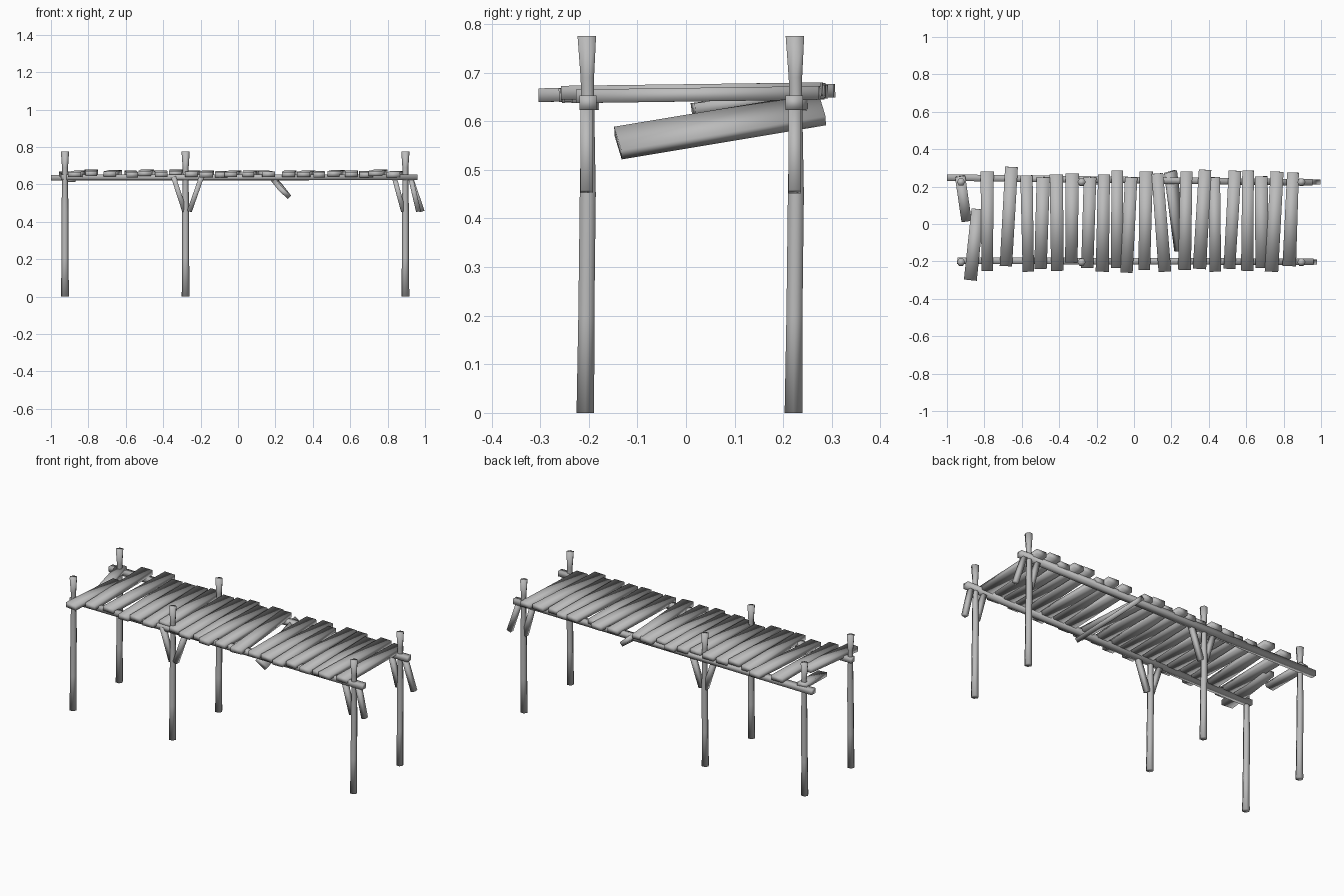
import bpy
import bmesh
import math
import random
from mathutils import Vector

random.seed(4)

cube = bpy.data.objects.get("Cube")
if cube:
    bpy.data.objects.remove(cube)

wood = bpy.data.materials.new("weathered grey wood")
wood.use_nodes = True
grey = (0.5, 0.5, 0.5, 1)
wood.diffuse_color = grey
wood.node_tree.nodes["Principled BSDF"].inputs["Base Color"].default_value = grey


def finish(name, bm):
    """Turn a bmesh into a smooth shaded wooden object."""
    bmesh.ops.recalc_face_normals(bm, faces=bm.faces)
    for face in bm.faces:
        face.smooth = True
    mesh = bpy.data.meshes.new(name)
    bm.to_mesh(mesh)
    bm.free()
    mesh.materials.append(wood)
    obj = bpy.data.objects.new(name, mesh)
    bpy.context.collection.objects.link(obj)
    return obj


def skin(bm, rings):
    """Bridge consecutive vertex rings and cap both ends."""
    count = len(rings[0])
    for low, high in zip(rings, rings[1:]):
        for i in range(count):
            j = (i + 1) % count
            bm.faces.new((low[i], low[j], high[j], high[i]))
    bm.faces.new(rings[0])
    bm.faces.new(rings[-1])


def bar(name, start, end, width, thick, roll=0, uneven=0):
    """Rectangular timber between two points, optionally rolled on its length."""
    start, end = Vector(start), Vector(end)
    along = (end - start).normalized()
    flat = along.cross(Vector((0, 0, 1))).normalized()
    normal = flat.cross(along)
    side = flat * math.cos(roll) + normal * math.sin(roll)
    up = side.cross(along)
    bm = bmesh.new()
    rings = []
    for point in (start, end):
        half = side * width * (1 + random.uniform(-uneven, uneven)) / 2
        rise = up * thick / 2
        corners = (half + rise, half - rise, -half - rise, -half + rise)
        rings.append([bm.verts.new(point + c) for c in corners])
    skin(bm, rings)
    return finish(name, bm)


def post(name, x, y):
    """Six-sided pole, pinched at the deck and flared at the head."""
    profile = ((0, 0.021, -0.003), (0.2, 0.019, -0.001), (0.45, 0.019, 0.002),
               (0.64, 0.015, 0.002), (0.69, 0.016, 0.001), (0.775, 0.022, 0))
    bm = bmesh.new()
    rings = []
    for z, radius, lean in profile:
        ring = []
        for i in range(6):
            angle = math.tau * i / 6
            ring.append(bm.verts.new((x + radius * math.cos(angle),
                                      y + lean + radius * math.sin(angle), z)))
        rings.append(ring)
    skin(bm, rings)
    return finish(name, bm)


# Posts and their diagonal braces, in two rows
FRONT, BACK = -0.204, 0.224
for row, y, reach in (("front", FRONT, 0.965), ("back", BACK, 0.985)):
    for place, x in (("left", -0.925), ("middle", -0.28), ("right", 0.895)):
        post(f"{row}_{place}_post", x, y)
    braces = (("middle_inner", -0.345, -0.285), ("middle_outer", -0.195, -0.26),
              ("end_inner", 0.835, 0.885), ("end_outer", 0.922, reach))
    for label, top, foot in braces:
        bar(f"{row}_{label}_brace", (top, y, 0.64), (foot, y, 0.455), 0.026, 0.026)

# Long beams carrying the deck
bar("front_beam", (-0.945, -0.196, 0.638), (0.96, -0.202, 0.638), 0.035, 0.03)
bar("back_beam", (-1, 0.248, 0.636), (0.955, 0.222, 0.638), 0.035, 0.03)

# Deck planks: back x, back y, front x, front y
planks = (
    (-.835, .08, -.875, -.3), (-.785, .28, -.785, -.25), (-.655, .305, -.685, -.225),
    (-.575, .26, -.565, -.255), (-.485, .25, -.5, -.24), (-.415, .265, -.41, -.25),
    (-.33, .27, -.335, -.205), (-.235, .25, -.25, -.235), (-.16, .265, -.17, -.255),
    (-.09, .285, -.09, -.235), (-.015, .25, -.04, -.26), (.065, .28, .055, -.245),
    (.125, .27, .165, -.255), (.28, .28, .27, -.245), (.38, .29, .35, -.24),
    (.43, .25, .435, -.255), (.54, .285, .51, -.24), (.61, .285, .605, -.25),
    (.68, .255, .685, -.235), (.765, .28, .735, -.255), (.85, .275, .83, -.225))
for i, (bx, by, fx, fy) in enumerate(planks):
    lift = random.uniform(-0.004, 0.004)
    bar(f"deck_plank_{i}", (bx, by, 0.662 + lift), (fx, fy, 0.655 + lift),
        0.066, 0.028, uneven=0.1)

# Broken short plank and the loose plank hanging beneath the deck
bar("broken_plank", (-0.93, 0.255, 0.658), (-0.895, 0.015, 0.625), 0.055, 0.024)
bar("hanging_plank", (0.195, 0.28, 0.625), (0.25, -0.14, 0.555), 0.072, 0.026,
    roll=math.radians(43))
